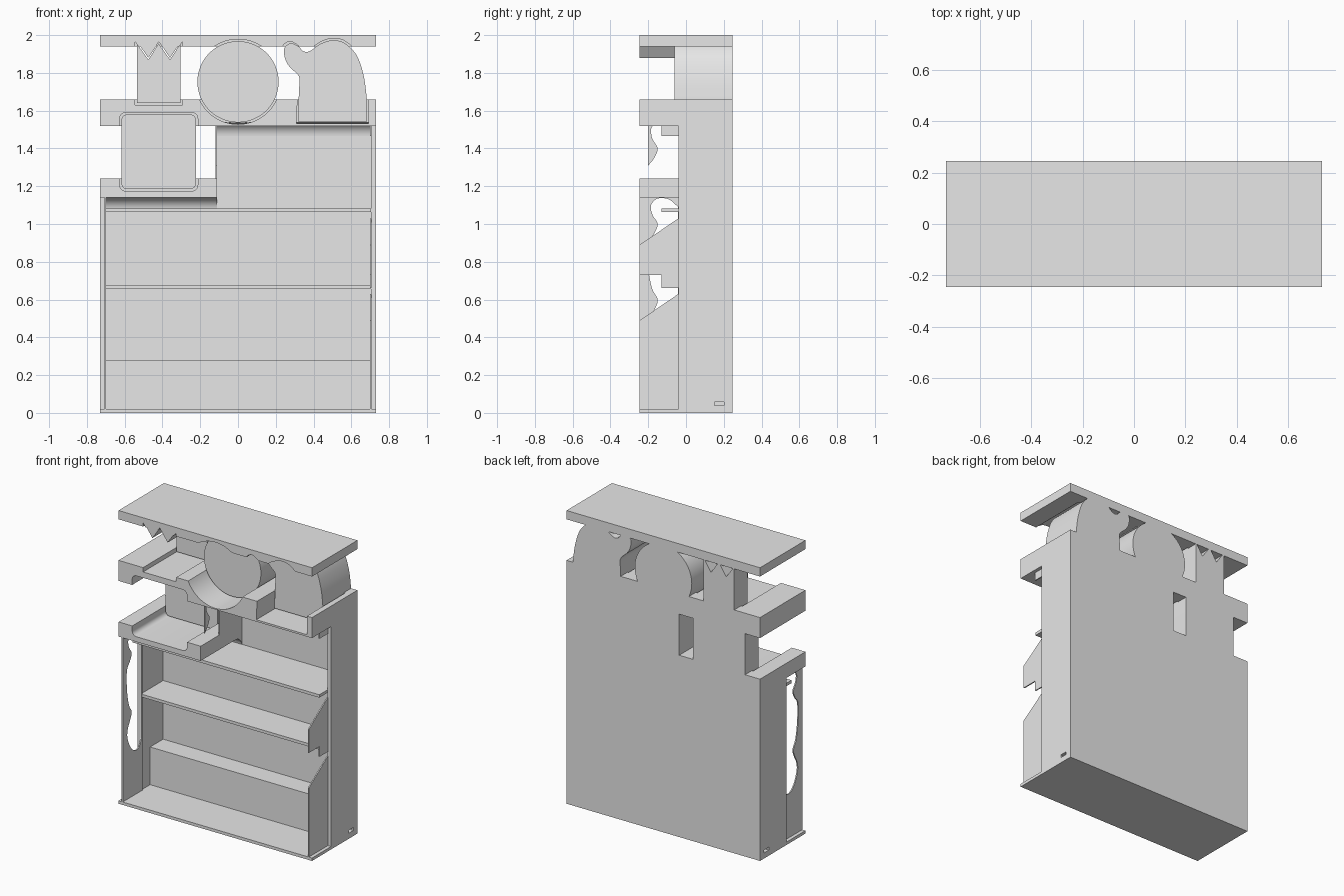
import bpy, bmesh, math
from mathutils import Vector

cube = bpy.data.objects.get("Cube")
if cube:
    bpy.data.objects.remove(cube, do_unlink=True)

grey = bpy.data.materials.new("plain grey")
grey.use_nodes = True
grey.diffuse_color = (0.8, 0.8, 0.8, 1)
grey.node_tree.nodes["Principled BSDF"].inputs["Base Color"].default_value = (0.8, 0.8, 0.8, 1)

BACK, FRONT, SIDE, INNER = 0.245, -0.245, 0.73, 0.705


def prism(name, outline, lo, hi, axis="y"):
    """Extrude an outline: (x, z) along y, or (y, z) along x."""
    bm = bmesh.new()
    place = (lambda a, b, d: (a, d, b)) if axis == "y" else (lambda a, b, d: (d, a, b))
    face = bm.faces.new([bm.verts.new(place(a, b, lo)) for a, b in outline])
    new = bmesh.ops.extrude_face_region(bm, geom=[face])["geom"]
    shift = Vector(place(0, 0, hi - lo))
    bmesh.ops.translate(bm, vec=shift, verts=[v for v in new if isinstance(v, bmesh.types.BMVert)])
    bmesh.ops.recalc_face_normals(bm, faces=bm.faces)
    mesh = bpy.data.meshes.new(name)
    bm.to_mesh(mesh)
    bm.free()
    mesh.materials.append(grey)
    obj = bpy.data.objects.new(name, mesh)
    bpy.context.collection.objects.link(obj)
    return obj


def rect(a0, a1, b0, b1):
    return [(a0, b0), (a1, b0), (a1, b1), (a0, b1)]


def box(name, x0, x1, y0, y1, z0, z1):
    return prism(name, rect(x0, x1, z0, z1), y0, y1)


def activate(obj):
    bpy.ops.object.select_all(action="DESELECT")
    obj.select_set(True)
    bpy.context.view_layer.objects.active = obj


def smooth(obj):
    activate(obj)
    bpy.ops.object.shade_smooth_by_angle(angle=math.radians(30))


def carve(obj, cutters):
    """Subtract each (outline, lo, hi, axis) prism from the part."""
    activate(obj)
    for cut in cutters:
        tool = prism("cutter", *cut)
        tool.hide_render = True
        mod = obj.modifiers.new("cut", "BOOLEAN")
        mod.operation, mod.solver, mod.object = "DIFFERENCE", "EXACT", tool
        bpy.ops.object.modifier_apply(modifier=mod.name)
        bpy.data.objects.remove(tool, do_unlink=True)
    smooth(obj)


def spline(points, steps=5):
    """Open smooth curve through the points."""
    pts = [Vector(p) for p in points]
    pts = [pts[0]] + pts + [pts[-1]]
    out = []
    for a, b, c, d in zip(pts, pts[1:], pts[2:], pts[3:]):
        for i in range(steps):
            t = i / steps
            p = 0.5 * (2 * b + (c - a) * t + (2 * a - 5 * b + 4 * c - d) * t ** 2
                       + (3 * b - a - 3 * c + d) * t ** 3)
            out.append(tuple(p))
    return out + [tuple(pts[-1])]


def arc(cx, cz, r, start, end, steps):
    angles = [math.radians(start + (end - start) * i / steps) for i in range(steps + 1)]
    return [(cx + r * math.cos(a), cz + r * math.sin(a)) for a in angles]


def round_rect(x0, x1, z0, z1, r):
    corners = [(x1 - r, z0 + r, -90), (x1 - r, z1 - r, 0), (x0 + r, z1 - r, 90), (x0 + r, z0 + r, 180)]
    return [p for cx, cz, a in corners for p in arc(cx, cz, r, a, a + 90, 6)]


def grow(outline, amount):
    """Scale an outline about its middle so each side moves out by the amount."""
    mids, scales = [], []
    for axis in zip(*outline):
        lo, hi = min(axis), max(axis)
        mids.append((lo + hi) / 2)
        scales.append(1 + 2 * amount / (hi - lo))
    return [tuple(m + (v - m) * s for v, m, s in zip(p, mids, scales)) for p in outline]


# Cut-out silhouettes in the header
disc = arc(0, 1.753, 0.215, 0, 354.375, 63)
square = round_rect(-0.617, -0.223, 1.185, 1.58, 0.03)
crown = [(-0.535, 1.64), (-0.305, 1.64), (-0.305, 1.955), (-0.36, 1.87),
         (-0.42, 1.955), (-0.475, 1.87), (-0.535, 1.955)]
animal = spline([(0.323, 1.714), (0.323, 1.78), (0.275, 1.83), (0.25, 1.873), (0.245, 1.93),
                 (0.28, 1.957), (0.32, 1.94), (0.345, 1.915), (0.38, 1.915), (0.435, 1.953),
                 (0.5, 1.973), (0.565, 1.957), (0.63, 1.89), (0.667, 1.777), (0.682, 1.66)])
animal += [(0.682, 1.543), (0.317, 1.543)]
shapes = {"disc": (disc, -0.06), "square": (square, 0.1), "crown": (crown, 0.1), "animal": (animal, -0.06)}
for name, (outline, front) in shapes.items():
    smooth(prism(name + "_block", outline, front, BACK))
pockets = {name: (grow(outline, 0.01), -0.4, 0.17, "y") for name, (outline, _) in shapes.items()}

# Header beams and roof, hollowed around the silhouettes
roof = box("roof", -SIDE, SIDE, FRONT, BACK, 1.94, 2)
carve(roof, [pockets[n] for n in ("disc", "crown", "animal")])
upper = box("upper_beam", -SIDE, SIDE, FRONT, BACK, 1.52, 1.66)
carve(upper, [pockets[n] for n in ("disc", "square", "crown", "animal")])
lower = box("lower_beam", -SIDE, -0.11, FRONT, BACK, 1.14, 1.24)
carve(lower, [pockets["square"]])

# Roof teeth between the crown spikes
for x in (-0.475, -0.36):
    prism("roof_tooth", [(x, 1.88), (x + 0.045, 1.945), (x - 0.045, 1.945)], FRONT, 0.17)

# Cabinet shell
prism("back_panel", [(-SIDE, 0), (SIDE, 0), (SIDE, 1.6), (-0.11, 1.6), (-0.11, 1.2), (-SIDE, 1.2)],
      0.2, BACK)
box("base", -SIDE, SIDE, FRONT, BACK, 0, 0.02)
for name, x0, x1, top in (("left_wall", INNER, SIDE, 1.54), ("right_wall", -SIDE, -INNER, 1.15)):
    wall = box(name, x0, x1, -0.04, BACK, 0, top)
    carve(wall, [(rect(0.15, 0.3, 0.038, 0.058), x0 - 0.01, x1 + 0.01, "x")])
box("divider", -0.12, -0.11, -0.04, BACK, 1.14, 1.54)
wave = spline([(-0.2, 1.31), (-0.168, 1.35), (-0.15, 1.4), (-0.178, 1.45), (-0.185, 1.5), (-0.17, 1.53)])
smooth(prism("divider_fin", wave + [(-0.2, 1.53)], -0.118, -0.11, "x"))

# Shelves
box("bottom_step", -INNER, INNER, 0.06, 0.21, 0, 0.277)
box("middle_shelf", -INNER, INNER, -0.04, 0.21, 0.657, 0.677)
box("top_shelf", -INNER, INNER, -0.13, 0.21, 1.063, 1.083)

# Rounded coves where the ceilings meet the back
for name, x0, x1, top in (("right_cove", -INNER, -0.11, 1.14), ("left_cove", -0.11, INNER, 1.535)):
    cove = arc(0.13, top - 0.07, 0.07, 0, 90, 10) + [(0.13, top + 0.005), (0.205, top + 0.005), (0.205, top - 0.07)]
    smooth(prism(name, cove, x0, x1, "x"))

# Front cheeks: sloped pieces on the left, wavy window on the right
cheeks = {
    "lower": [(FRONT, 0.01), (-0.04, 0.01), (-0.04, 0.63), (FRONT, 0.49)],
    "middle": [(FRONT, 0.73), (-0.13, 0.73), (-0.13, 0.66), (-0.04, 0.66), (-0.04, 1.03), (FRONT, 0.89)],
    "upper": rect(-0.13, -0.04, 1.465, 1.54),
}
for name, outline in cheeks.items():
    prism("left_cheek_" + name, outline, 0.698, 0.706, "x")
right = prism("right_cheek", rect(FRONT, -0.035, 0.01, 1.15), -0.706, -0.698, "x")
window = spline([(-0.042, 0.38), (-0.07, 0.33), (-0.11, 0.32), (-0.16, 0.36), (-0.195, 0.44), (-0.19, 0.5),
                 (-0.165, 0.55), (-0.15, 0.6), (-0.18, 0.66), (-0.2, 0.77), (-0.2, 0.9), (-0.168, 0.95),
                 (-0.15, 1.0), (-0.178, 1.05), (-0.185, 1.1), (-0.15, 1.135), (-0.09, 1.13), (-0.042, 1.09)])
carve(right, [(window, -0.75, -0.65, "x")])
